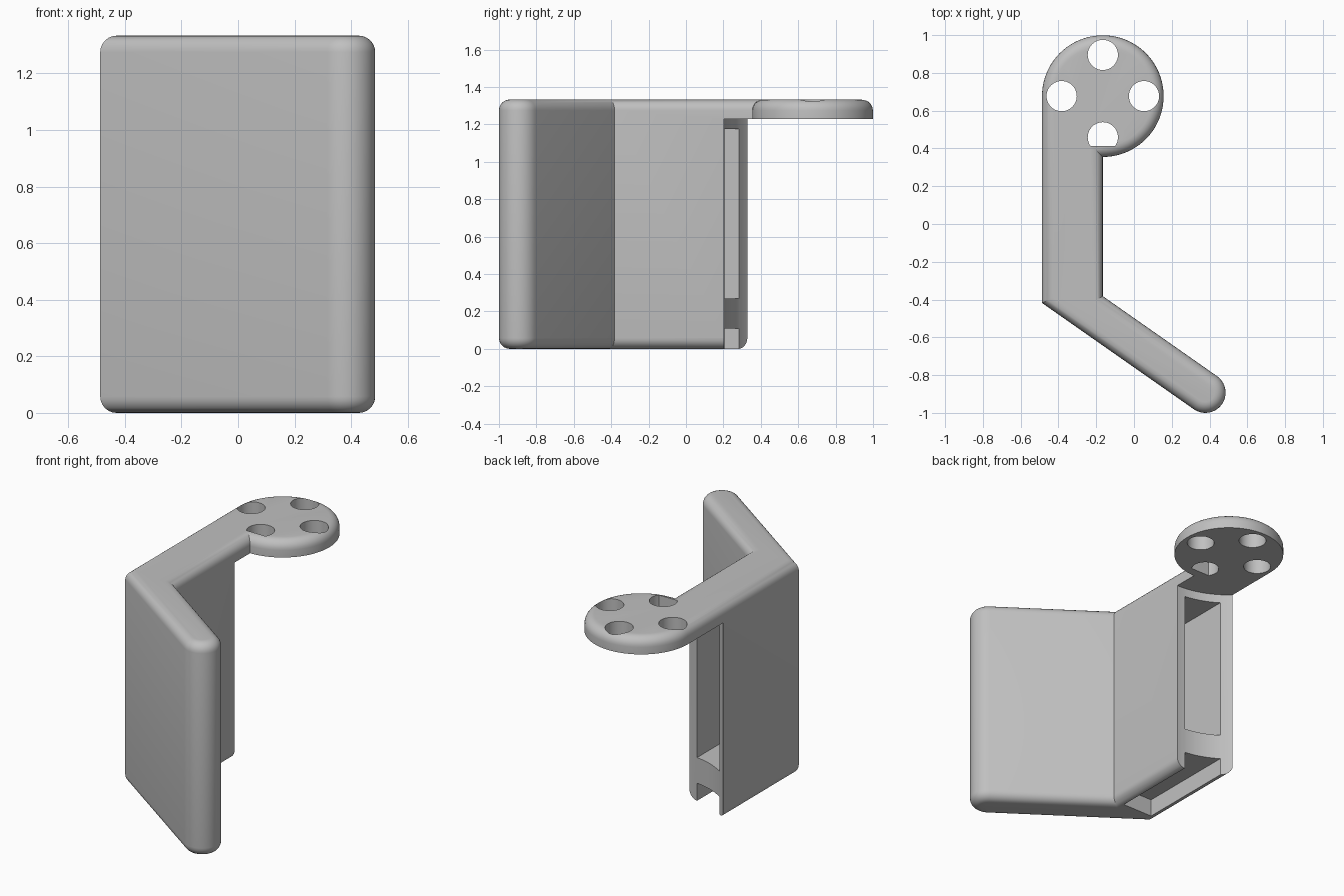
import bpy, bmesh
from math import cos, sin, pi, radians
from mathutils import Vector

cube = bpy.data.objects.get("Cube")
if cube:
    bpy.data.objects.remove(cube)

HEIGHT = 1.333
PLATE_UNDERSIDE = 1.23
LEFT, RIGHT = -0.487, -0.165          # arm sides
DISC = Vector((RIGHT, 0.677))
DISC_R = DISC.x - LEFT
TIP, TIP_R = Vector((0.378, -0.893)), 0.107
SLOPE = radians(-35)

grey = bpy.data.materials.new("plain_grey")
grey.use_nodes = True
colour = (0.527, 0.527, 0.527, 1)
grey.diffuse_color = colour
grey.node_tree.nodes["Principled BSDF"].inputs["Base Color"].default_value = colour


def arc(centre, radius, start, end, steps):
    return [centre + radius * Vector((cos(a), sin(a)))
            for a in (start + (end - start) * i / steps for i in range(steps + 1))]


def prism(name, outline, low, high, rounding=0):
    """Extrude an outline, optionally rounding the top and bottom rims."""
    bm = bmesh.new()
    base = bm.faces.new([bm.verts.new((p[0], p[1], low)) for p in outline])
    lid = bmesh.ops.extrude_face_region(bm, geom=[base], use_keep_orig=True)["geom"]
    bmesh.ops.translate(bm, vec=(0, 0, high - low),
                        verts=[g for g in lid if isinstance(g, bmesh.types.BMVert)])
    bmesh.ops.recalc_face_normals(bm, faces=bm.faces)
    if rounding:
        rims = [e for e in bm.edges if abs(e.verts[0].co.z - e.verts[1].co.z) < 1e-5]
        bmesh.ops.bevel(bm, geom=rims, offset=rounding, segments=6, profile=0.5,
                        affect='EDGES', clamp_overlap=False)
    mesh = bpy.data.meshes.new(name)
    bm.to_mesh(mesh)
    bm.free()
    obj = bpy.data.objects.new(name, mesh)
    bpy.context.collection.objects.link(obj)
    return obj


def box(name, x0, x1, y0, y1, z0, z1):
    return prism(name, [(x0, y0), (x1, y0), (x1, y1), (x0, y1)], z0, z1)


# Bracket profile: slanted panel, straight arm and round mounting plate
along = Vector((cos(SLOPE), sin(SLOPE)))
tip = arc(TIP, TIP_R, SLOPE - pi / 2, SLOPE + pi / 2, 20)
outer_corner = tip[0] + along * (LEFT - tip[0].x) / along.x
inner_corner = tip[-1] + along * (RIGHT - tip[-1].x) / along.x
outline = [outer_corner] + tip + [inner_corner] + arc(DISC, DISC_R, -pi / 2, pi, 60)
bracket = prism("bracket", outline, 0, HEIGHT, 0.058)
bracket.data.materials.append(grey)

# Concave arm end under the plate, hollow arm, and open channel along the foot
cutters = [
    prism("arm_end_cutter", arc(DISC, 0.475, 0, 2 * pi, 96)[:-1], -0.2, PLATE_UNDERSIDE),
    box("cavity_cutter", -0.43, -0.22, -0.355, 0.4, 0.27, 1.175),
    box("channel_cutter", -0.43, -0.22, -0.355, 0.4, -0.1, 0.11),
]

# Four screw holes, the front one flattened where it meets the arm
for i in range(4):
    a = i * pi / 2
    centre = DISC + 0.218 * Vector((cos(a), sin(a)))
    ring = arc(centre, 0.08, 0, 2 * pi, 40)[:-1]
    if i == 3:
        ring = [p for p in ring if p.y > 0.41]
    cutters.append(prism("hole_cutter", ring, 1.1, 1.5))

bpy.context.view_layer.objects.active = bracket
for cutter in cutters:
    cutter.hide_render = True
    mod = bracket.modifiers.new("cut", 'BOOLEAN')
    mod.operation = 'DIFFERENCE'
    mod.solver = 'EXACT'
    mod.object = cutter
    bpy.ops.object.modifier_apply(modifier=mod.name)
    bpy.data.objects.remove(cutter)

bpy.ops.object.select_all(action='DESELECT')
bracket.select_set(True)
bpy.ops.object.shade_smooth_by_angle(angle=radians(30))
